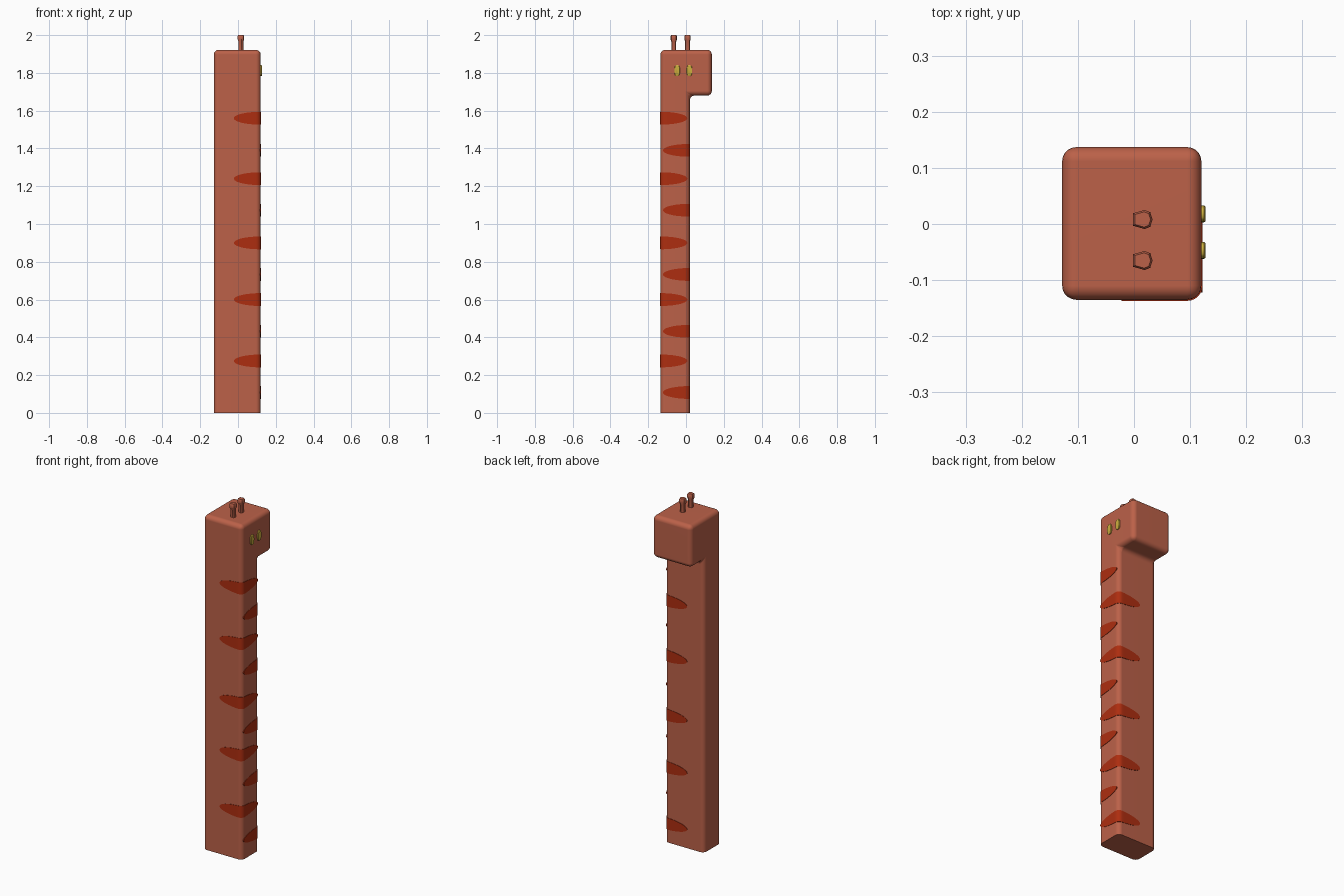
import bpy
import bmesh
import math

cube = bpy.data.objects.get("Cube")
if cube:
    bpy.data.objects.remove(cube, do_unlink=True)


def material(name, rgb):
    mat = bpy.data.materials.new(name)
    mat.use_nodes = True
    color = (*rgb, 1)
    mat.diffuse_color = color
    mat.node_tree.nodes["Principled BSDF"].inputs["Base Color"].default_value = color
    return mat


CLAY = material("clay red", (0.50, 0.12, 0.066))
RUST = material("dark rust", (0.42, 0.027, 0.005))
YELLOW = material("yellow", (0.62, 0.44, 0.05))

LEFT, RIGHT = 0.12, -0.128
FRONT, NECK_BACK, HEAD_BACK = -0.135, 0.02, 0.137
CHIN, TOP = 1.68, 1.922
ROUND = 0.025


def finish(bm, name, mat, angle=35):
    bmesh.ops.recalc_face_normals(bm, faces=bm.faces)
    mesh = bpy.data.meshes.new(name)
    bm.to_mesh(mesh)
    bm.free()
    mesh.materials.append(mat)
    mesh.shade_smooth()
    mesh.set_sharp_from_angle(angle=math.radians(angle))
    obj = bpy.data.objects.new(name, mesh)
    bpy.context.scene.collection.objects.link(obj)
    return obj


def loft(name, rings, mat):
    """Bridge equal-sized closed rings and cap both ends."""
    bm = bmesh.new()
    loops = [[bm.verts.new(p) for p in ring] for ring in rings]
    n = len(loops[0])
    for low, high in zip(loops, loops[1:]):
        for i in range(n):
            j = (i + 1) % n
            bm.faces.new((low[i], low[j], high[j], high[i]))
    bm.faces.new(loops[0])
    bm.faces.new(loops[-1])
    return finish(bm, name, mat)


# Body and overhanging head: one extruded side profile with rounded edges
def make_body():
    bm = bmesh.new()
    profile = [(FRONT, 0), (NECK_BACK, 0), (NECK_BACK, CHIN),
               (HEAD_BACK, CHIN), (HEAD_BACK, TOP), (FRONT, TOP)]
    side = bm.faces.new([bm.verts.new((RIGHT, y, z)) for y, z in profile])
    result = bmesh.ops.extrude_face_region(bm, geom=[side], use_keep_orig=True)
    moved = [v for v in result["geom"] if isinstance(v, bmesh.types.BMVert)]
    bmesh.ops.translate(bm, verts=moved, vec=(LEFT - RIGHT, 0, 0))
    bmesh.ops.recalc_face_normals(bm, faces=bm.faces)
    edges = [e for e in bm.edges if max(v.co.z for v in e.verts) > 0.01]
    bmesh.ops.bevel(bm, geom=edges, offset=ROUND, offset_type='OFFSET',
                    segments=5, profile=0.5, affect='EDGES')
    body = finish(bm, "body", CLAY)
    mod = body.modifiers.new("Even shading", 'WEIGHTED_NORMAL')
    mod.keep_sharp = True


# Stripes: thin half-oval bands wrapped round a vertical corner
def make_stripe(name, corner_y, inward, z, length=0.142, height=0.034):
    flat = []
    for i in range(13):
        t = math.pi / 2 + (math.asin(ROUND / length) - math.pi / 2) * i / 12
        flat.append(length * math.sin(t))
    path = [(d, 0, 0, -1) for d in flat]
    for i in range(1, 6):
        a = math.pi / 2 * i / 6
        nu, nv = -math.sin(a), -math.cos(a)
        path.append((ROUND * (1 + nu), ROUND * (1 + nv), nu, nv))
    path += [(0, d, -1, 0) for d in reversed(flat)]

    bm = bmesh.new()
    columns = []
    for u, v, nu, nv in path:
        half = height * math.sqrt(max(0.001, 1 - (max(u, v) / length) ** 2))
        column = []
        for lift, sign in ((-0.004, -1), (0.002, -1), (0.002, 1), (-0.004, 1)):
            column.append(bm.verts.new((LEFT - u - nu * lift,
                                        corner_y + inward * (v + nv * lift),
                                        z + sign * half)))
        columns.append(column)
    for a, b in zip(columns, columns[1:]):
        for i in range(4):
            j = (i + 1) % 4
            bm.faces.new((a[i], b[i], b[j], a[j]))
    bm.faces.new(columns[0])
    bm.faces.new(columns[-1])
    finish(bm, name, RUST)


# Eyes: small rounded-oblong plates on the left side
def make_eye(name, y):
    def ring(x, scale):
        points = []
        for i in range(20):
            a = math.tau * i / 20
            c, s = math.cos(a), math.sin(a)
            points.append((x,
                           y + 0.015 * scale * math.copysign(abs(c) ** 0.7, c),
                           1.812 + 0.029 * scale * math.copysign(abs(s) ** 0.7, s)))
        return points
    loft(name, [ring(LEFT - 0.002, 1), ring(LEFT + 0.005, 1),
                ring(LEFT + 0.007, 0.9)], YELLOW)


# Horns: faceted stems with a flared tip
def make_horn(name, y):
    outline = [(-0.017, -0.011), (0.004, -0.017), (0.014, -0.013), (0.018, 0),
               (0.014, 0.013), (0.004, 0.017), (-0.017, 0.011)]
    rings = [[(0.015 + px * s, y + py * s, z) for px, py in outline]
             for z, s in ((TOP - 0.01, 0.75), (1.965, 0.75), (1.978, 1),
                          (1.994, 1), (2.0, 0.8))]
    loft(name, rings, CLAY)


make_body()
for i, z in enumerate((0.275, 0.60, 0.90, 1.24, 1.56), 1):
    make_stripe(f"front_stripe_{i}", FRONT, 1, z)
for i, z in enumerate((0.108, 0.432, 0.733, 1.073, 1.39), 1):
    make_stripe(f"back_stripe_{i}", NECK_BACK, -1, z)
make_eye("front_eye", -0.047)
make_eye("back_eye", 0.018)
make_horn("front_horn", -0.065)
make_horn("back_horn", 0.008)
